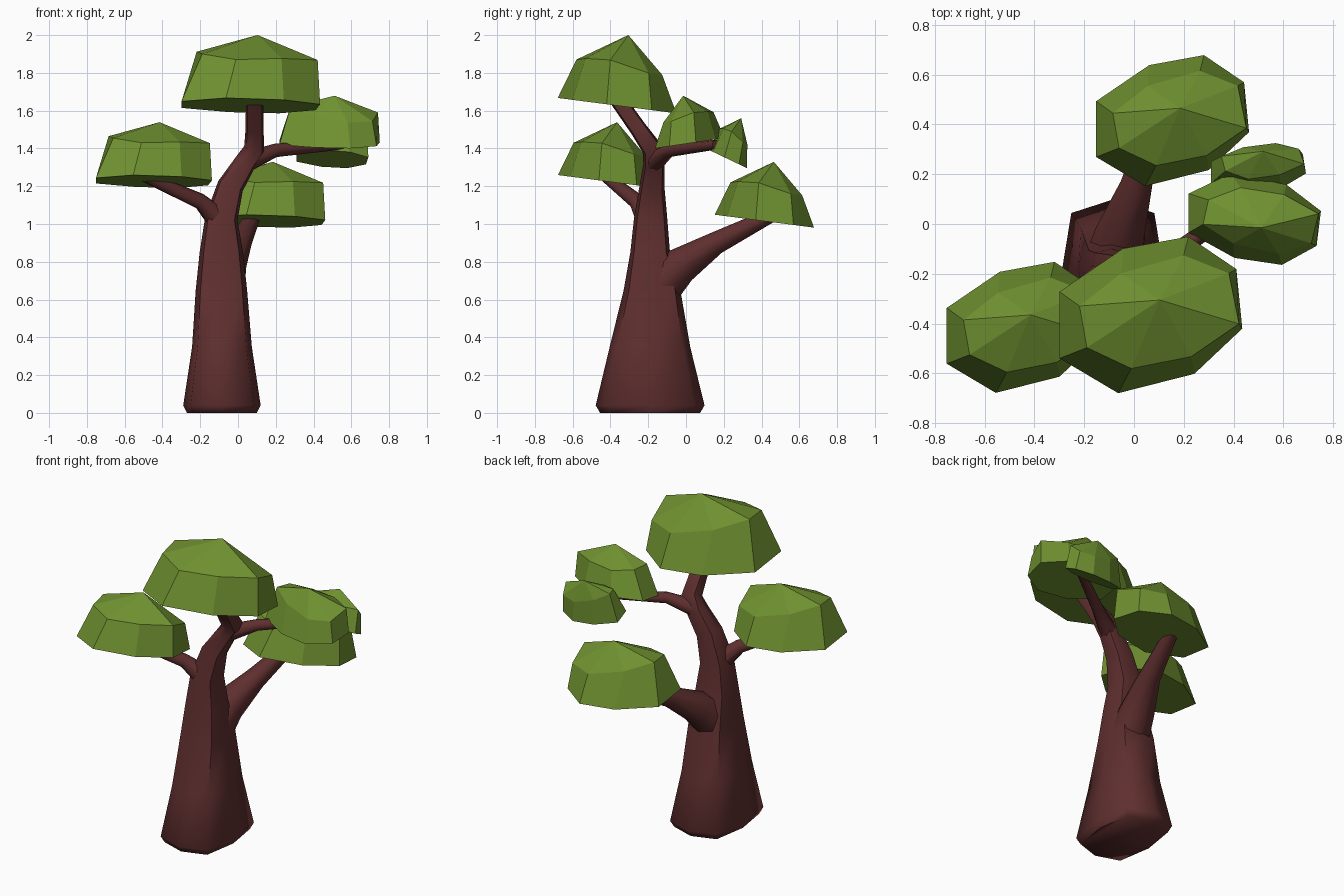
import bpy, bmesh, math
from mathutils import Vector, Matrix, Euler

if "Cube" in bpy.data.objects:
    bpy.data.objects.remove(bpy.data.objects["Cube"])


def material(name, rgb):
    m = bpy.data.materials.new(name)
    m.diffuse_color = (*rgb, 1)
    m.use_nodes = True
    m.node_tree.nodes["Principled BSDF"].inputs["Base Color"].default_value = m.diffuse_color
    return m


BARK = material("red_brown_bark", (0.115, 0.028, 0.028))
LEAF = material("leaf_green", (0.16, 0.285, 0.03))


def make_object(name, bm, mat):
    bmesh.ops.recalc_face_normals(bm, faces=bm.faces[:])
    mesh = bpy.data.meshes.new(name)
    bm.to_mesh(mesh)
    bm.free()
    mesh.materials.append(mat)
    ob = bpy.data.objects.new(name, mesh)
    bpy.context.collection.objects.link(ob)
    return ob


def tube(name, path, ref, corner=1.0, sides=8):
    """Tapered limb: path entries are x, y, z, radius along ref, other radius.
    corner above 1 pushes the diagonal edges out for a squarer section."""
    bm = bmesh.new()
    pts = [Vector(p[:3]) for p in path]
    rings = []
    for i, p in enumerate(path):
        t = (pts[min(i + 1, len(pts) - 1)] - pts[max(i - 1, 0)]).normalized()
        u = Vector(ref)
        u = (u - t * u.dot(t)).normalized()
        v = t.cross(u)
        ring = []
        for k in range(sides):
            a = math.tau * k / sides
            c = corner if k % 2 else 1
            ring.append(bm.verts.new(pts[i] + u * p[3] * c * math.cos(a) + v * p[-1] * c * math.sin(a)))
        rings.append(ring)
    for r0, r1 in zip(rings, rings[1:]):
        for k in range(sides):
            j = (k + 1) % sides
            bm.faces.new((r0[k], r0[j], r1[j], r1[k]))
    bm.faces.new(rings[0])
    bm.faces.new(rings[-1])
    ob = make_object(name, bm, BARK)
    bpy.ops.object.select_all(action='DESELECT')
    ob.select_set(True)
    bpy.context.view_layer.objects.active = ob
    bpy.ops.object.shade_smooth_by_angle(angle=math.radians(62))


# Leaf clump shape: lower rim (tilted plane), shoulder ring, peak
RIM = [(-.307, .078), (-.094, .223), (.126, .263), (.287, .154),
       (.307, -.046), (.146, -.198), (-.110, -.263), (-.307, -.146)]
SHOULDER = [(-.24, .03, .275), (-.10, .14, .22), (.11, .20, .172), (.262, .14, .18),
            (.296, -.03, .238), (.136, -.14, .245), (-.066, -.18, .24), (-.215, -.11, .265)]


def clump(name, loc, scale, tilt=0):
    bm = bmesh.new()
    low = [bm.verts.new((x, y, .035 - .13 * y)) for x, y in RIM]
    high = [bm.verts.new(p) for p in SHOULDER]
    peak = bm.verts.new((.03, .05, .349))
    bm.faces.new(low)
    for k in range(8):
        j = (k + 1) % 8
        bm.faces.new((low[k], low[j], high[j], high[k]))
        bm.faces.new((high[k], high[j], peak))
    turn = Matrix.Rotation(math.radians(tilt), 4, 'X')
    bm.transform(Matrix.Translation(loc) @ turn @ Matrix.Diagonal((*scale, 1)))
    make_object(name, bm, LEAF)


# Trunk, bending right and then forward into the top branch
tube("trunk", [
    (-.085, -.19, 0, .185, .265), (-.085, -.19, .04, .205, .288),
    (-.085, -.19, .35, .158, .213), (-.088, -.18, .65, .136, .15),
    (-.088, -.19, .85, .115, .105), (-.088, -.187, 1.03, .086, .088),
    (-.04, -.18, 1.2, .07, .066), (.035, -.17, 1.32, .058, .056),
    (.085, -.18, 1.40, .054, .054), (.088, -.25, 1.5, .048, .045),
    (.088, -.37, 1.67, .046, .042)], (1, 0, 0), corner=1.15)

# Side branches
tube("back_branch", [(-.09, -.19, .62, .125, .13), (-.055, -.03, .78, .1, .098),
                     (.01, .16, .9, .064, .06), (.09, .47, 1.055, .036)], (1, 0, 0), corner=1.05)
tube("left_branch", [(-.09, -.19, 1.01, .07), (-.2, -.26, 1.12, .043),
                     (-.5, -.43, 1.255, .03)], (0, 0, 1))
tube("right_branch", [(.05, -.17, 1.33, .055), (.2, -.09, 1.39, .036),
                      (.55, .16, 1.42, .026)], (0, 0, 1))

# Leaf clumps
clump("top_leaves", (.068, -.365, 1.585), (1.195, 1.195, 1.19))
clump("left_leaves", (-.445, -.415, 1.19), (1, 1, 1))
clump("back_leaves", (.155, .415, .98), (1, 1, 1))
clump("right_leaves", (.485, .02, 1.40), (.865, -.70, .8))
clump("small_right_leaves", (.5, .215, 1.32), (.62, .42, .72), tilt=-13)
